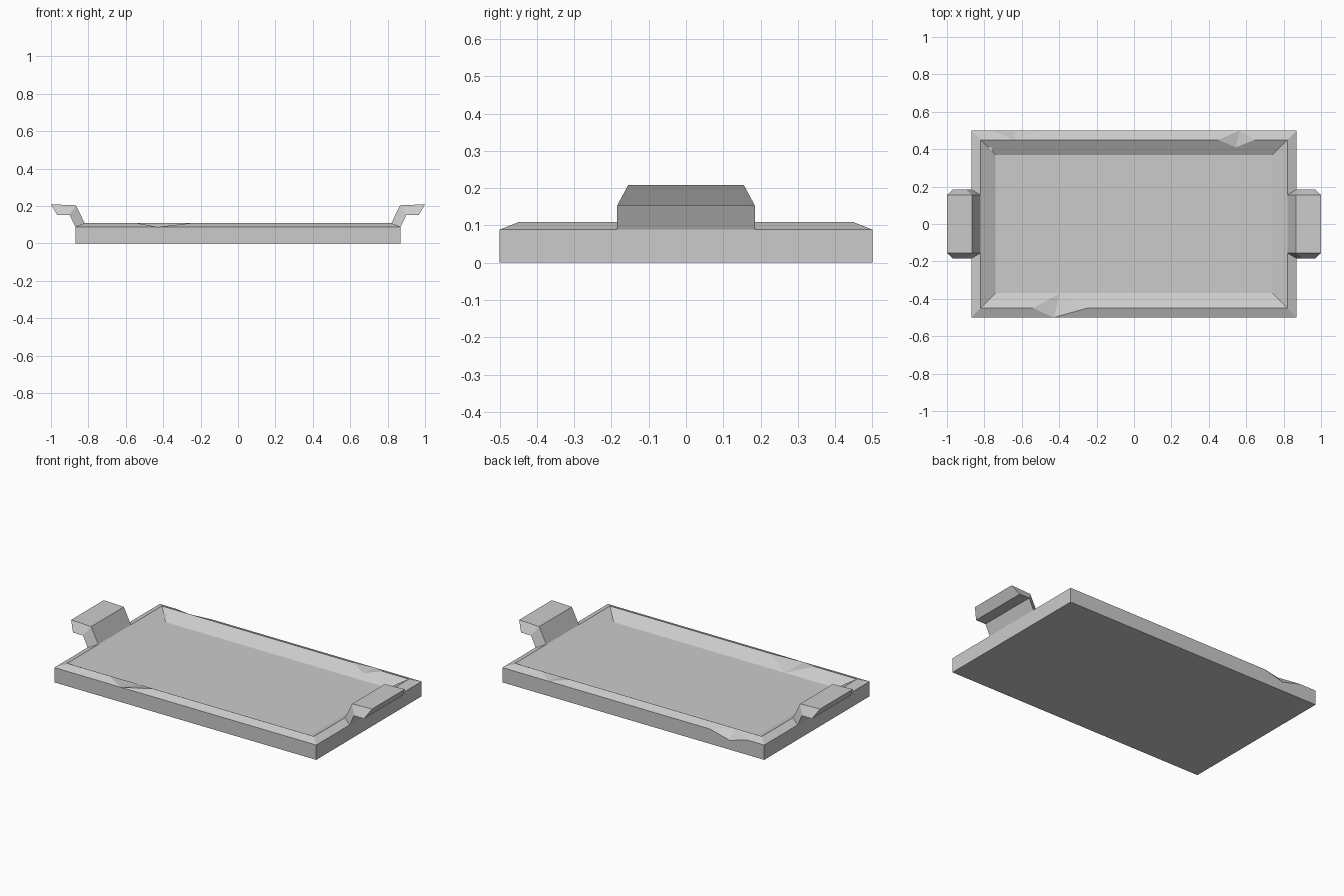
import bpy
import bmesh

cube = bpy.data.objects.get("Cube")
if cube:
    bpy.data.objects.remove(cube)

grey = bpy.data.materials.new("plain_grey")
grey.use_nodes = True
grey.diffuse_color = (0.6, 0.6, 0.6, 1)
grey.node_tree.nodes["Principled BSDF"].inputs["Base Color"].default_value = (0.6, 0.6, 0.6, 1)

HALF_X, HALF_Y = 0.87, 0.5
# inset from the outer edge and height: base, outer edge, rim, mid wall, floor edge
RINGS = [(0, 0), (0, 0.089), (0.05, 0.109), (0.09, 0.0865), (0.13, 0.064)]


def make_object(name, faces):
    """Build a mesh from faces given as point lists, sharing equal points."""
    bm = bmesh.new()
    verts = {}
    for face in faces:
        loop = []
        for p in face:
            key = tuple(round(c, 4) for c in p)
            if key not in verts:
                verts[key] = bm.verts.new(key)
            if verts[key] not in loop:
                loop.append(verts[key])
        if len(loop) > 2:
            bm.faces.new(loop)
    bmesh.ops.recalc_face_normals(bm, faces=bm.faces)
    mesh = bpy.data.meshes.new(name)
    bm.to_mesh(mesh)
    bm.free()
    mesh.materials.append(grey)
    obj = bpy.data.objects.new(name, mesh)
    bpy.context.collection.objects.link(obj)
    return obj


def corner(sx, sy):
    return [(sx * (HALF_X - i), sy * (HALF_Y - i), z) for i, z in RINGS]


def column(x, sy):
    return [(x, sy * (HALF_Y - i), z) for i, z in RINGS]


def dent(x, sy, edge_z, wall_x, wall_ring):
    """Rim knocked out to the outer edge, with a notch running down the wall."""
    col = column(x, sy)
    col[1] = col[2] = (x, sy * HALF_Y, edge_z)
    col[3] = (wall_x, sy * (HALF_Y - RINGS[wall_ring][0]), RINGS[wall_ring][1])
    col[4] = (wall_x, col[4][1], col[4][2])
    return col


def edge_nick(x, sy, edge_z):
    """Outer edge knocked down, rim left whole."""
    col = column(x, sy)
    col[1] = (x, sy * HALF_Y, edge_z)
    return col


# Tray: cross-section columns in order around the outline, True marks damage
columns = [
    (corner(-1, -1), False),
    (column(-0.54, -1), False),
    (dent(-0.43, -1, 0.088, -0.395, 4), True),
    (column(-0.25, -1), False),
    (corner(1, -1), False),
    (corner(1, 1), False),
    (column(0.645, 1), False),
    (dent(0.565, 1, 0.089, 0.545, 3), True),
    (column(0.45, 1), False),
    (column(-0.51, 1), False),
    (edge_nick(-0.64, 1, 0.056), True),
    (column(-0.76, 1), False),
    (corner(-1, 1), False),
]
faces = [[c[0] for c, _ in columns], [c[-1] for c, _ in columns]]
for k, (a, a_hit) in enumerate(columns):
    b, b_hit = columns[(k + 1) % len(columns)]
    for r in range(len(RINGS) - 1):
        if r and (a_hit or b_hit):
            # split so the crease runs into the damaged column
            p, c = (b, a) if a_hit else (a, b)
            faces.append([p[r], c[r], c[r + 1]])
            faces.append([p[r], c[r + 1], p[r + 1]])
        else:
            faces.append([a[r], b[r], b[r + 1], a[r + 1]])
make_object("tray", faces)

# Handles: narrow upper profile and wide lower profile, from rim to tip
UPPER = [(0.82, 0.109), (0.867, 0.204), (1.0, 0.209)]
LOWER = [(0.87, 0.089), (0.9, 0.153), (0.967, 0.153)]
for name, side in (("left_handle", 1), ("right_handle", -1)):
    stations = []
    for (ux, uz), (lx, lz) in zip(UPPER, LOWER):
        stations.append([(side * ux, -0.155, uz), (side * ux, 0.155, uz),
                         (side * lx, 0.185, lz), (side * lx, -0.185, lz)])
    faces = [stations[0], stations[-1]]
    for s, t in zip(stations, stations[1:]):
        for i in range(4):
            j = (i + 1) % 4
            faces.append([s[i], s[j], t[j], t[i]])
    make_object(name, faces)
